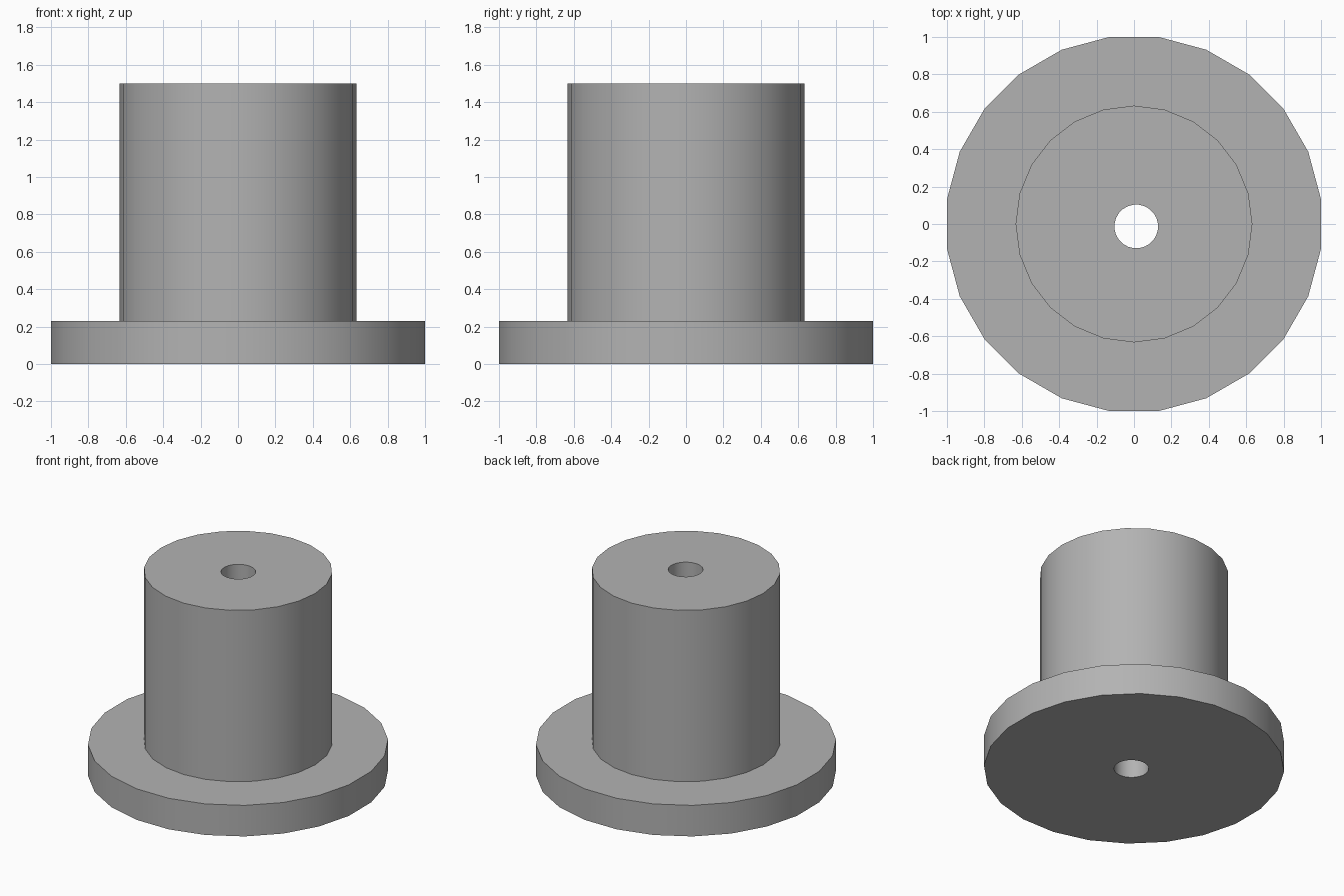
import bpy
import bmesh
import math

cube = bpy.data.objects.get("Cube")
if cube:
    bpy.data.objects.remove(cube, do_unlink=True)

SIDES = 24
HALF_STEP = math.pi / SIDES
FLANGE_R = 1 / math.cos(HALF_STEP)
BARREL_R, BORE_R = 0.633, 0.117
FLANGE_TOP, BARREL_TOP = 0.23, 1.5
BORE_CENTRE = (0.012, -0.013)

# Plain grey material
grey = bpy.data.materials.new("plain grey")
grey.use_nodes = True
colour = (0.45, 0.45, 0.45, 1)
grey.diffuse_color = colour
grey.node_tree.nodes["Principled BSDF"].inputs["Base Color"].default_value = colour


def ring(bm, radius, z, turn=0.0, centre=(0, 0)):
    """One closed loop of vertices."""
    angles = [turn + math.tau * i / SIDES for i in range(SIDES)]
    return [bm.verts.new((centre[0] + radius * math.cos(a),
                          centre[1] + radius * math.sin(a), z)) for a in angles]


# Flange, barrel and off-centre bore as one closed ring sequence
bm = bmesh.new()
rings = [
    ring(bm, BORE_R, 0, HALF_STEP, BORE_CENTRE),
    ring(bm, FLANGE_R, 0, HALF_STEP),
    ring(bm, FLANGE_R, FLANGE_TOP, HALF_STEP),
    ring(bm, BARREL_R, FLANGE_TOP),
    ring(bm, BARREL_R, BARREL_TOP),
    ring(bm, BORE_R, BARREL_TOP, HALF_STEP, BORE_CENTRE),
]
for k, lower in enumerate(rings):
    upper = rings[(k + 1) % len(rings)]
    for i in range(SIDES):
        j = (i + 1) % SIDES
        bm.faces.new((lower[i], lower[j], upper[j], upper[i]))
bmesh.ops.recalc_face_normals(bm, faces=bm.faces)

mesh = bpy.data.meshes.new("flanged_bushing")
bm.to_mesh(mesh)
bm.free()
mesh.materials.append(grey)
bushing = bpy.data.objects.new("flanged_bushing", mesh)
bpy.context.collection.objects.link(bushing)

# Smooth round walls with crisp rims
bpy.ops.object.select_all(action="DESELECT")
bushing.select_set(True)
bpy.context.view_layer.objects.active = bushing
bpy.ops.object.shade_smooth_by_angle(angle=math.radians(30))
